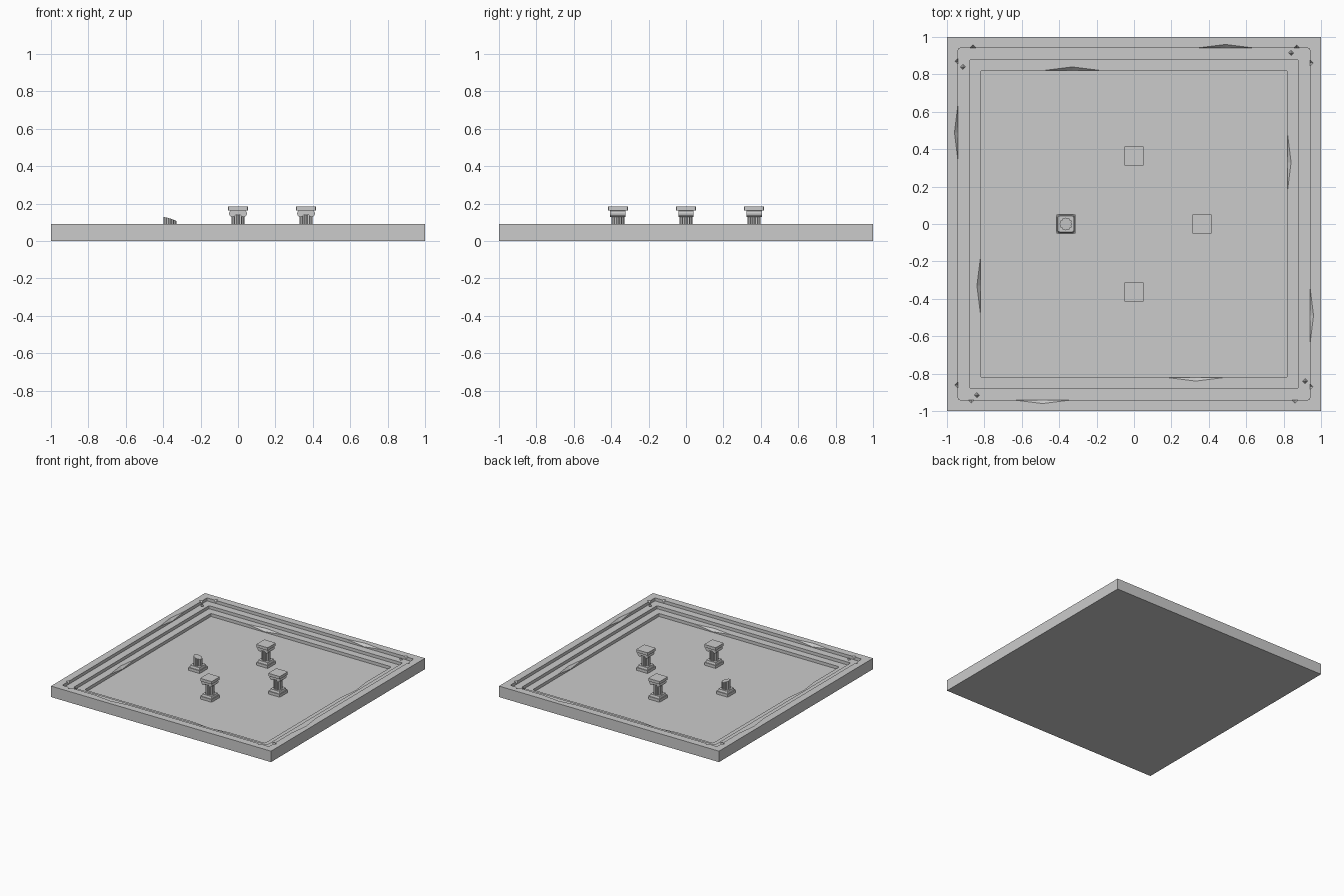
import bpy, bmesh, math
from mathutils import Matrix, Vector

if "Cube" in bpy.data.objects:
    bpy.data.objects.remove(bpy.data.objects["Cube"])

stone = bpy.data.materials.new("grey stone")
stone.diffuse_color = (0.6, 0.6, 0.6, 1)
stone.use_nodes = True
stone.node_tree.nodes["Principled BSDF"].inputs["Base Color"].default_value = stone.diffuse_color

FLOOR, TOP = 0.015, 0.09
STEP = 0.025


def finish(bm, name):
    bmesh.ops.recalc_face_normals(bm, faces=bm.faces)
    me = bpy.data.meshes.new(name)
    bm.to_mesh(me)
    bm.free()
    me.materials.append(stone)
    ob = bpy.data.objects.new(name, me)
    bpy.context.collection.objects.link(ob)
    return ob


def octahedron(bm, centre, size):
    c = Vector(centre)
    v = [bm.verts.new(c + Vector([s * size[i] if k == i else 0 for k in range(3)]))
         for i in range(3) for s in (-1, 1)]
    for a in (0, 1):
        for b in (2, 3):
            for d in (4, 5):
                bm.faces.new((v[a], v[b], v[d]))
    return v


def four_turns(bm, centre, size):
    for k in range(4):
        v = octahedron(bm, centre, size)
        bmesh.ops.rotate(bm, verts=v, cent=(0, 0, 0), matrix=Matrix.Rotation(k * math.pi / 2, 3, 'Z'))


def block(bm, half, z0, z1, x=0, bevel=0.0, half_top=None):
    """Square block, optionally tapered, with its upright edges rounded."""
    v = bmesh.ops.create_cube(bm, size=1)['verts']
    for p in v:
        h = (half_top or half) if p.co.z > 0 else half
        p.co = (x + 2 * h * p.co.x, 2 * h * p.co.y, z1 if p.co.z > 0 else z0)
    if bevel:
        edges = {e for p in v for e in p.link_edges
                 if abs(e.verts[0].co.z - e.verts[1].co.z) > 1e-4}
        bmesh.ops.bevel(bm, geom=list(edges), offset=bevel, segments=2,
                        profile=0.5, affect='EDGES')


# Sunken court: square rings lofted from the underside up and down the steps
profile = [(1, 0), (1, TOP), (0.94, TOP), (0.94, TOP - STEP), (0.88, TOP - STEP),
           (0.88, TOP - 2 * STEP), (0.82, TOP - 2 * STEP), (0.82, FLOOR)]
bm = bmesh.new()
rings = [[bm.verts.new((h * sx, h * sy, z)) for sx, sy in ((-1, -1), (1, -1), (1, 1), (-1, 1))]
         for h, z in profile]
for a, b in zip(rings, rings[1:]):
    for i in range(4):
        j = (i + 1) % 4
        bm.faces.new((a[i], a[j], b[j], b[i]))
bm.faces.new(rings[0][::-1])
bm.faces.new(rings[-1])
corners = [e for e in bm.edges if abs(e.verts[0].co.x) < 0.95
           and abs(e.verts[0].co.z - e.verts[1].co.z) > 0.01]
bmesh.ops.bevel(bm, geom=corners, offset=0.01, segments=2, profile=0.5, affect='EDGES')
court = finish(bm, "stepped_court")

# Chips broken out of the step edges
bm = bmesh.new()
four_turns(bm, (0.49, 0.94, TOP), (0.16, 0.02, 0.02))
four_turns(bm, (-0.33, 0.82, TOP - 2 * STEP), (0.16, 0.02, 0.02))
four_turns(bm, (0.87, 0.94, TOP), (0.018, 0.018, 0.018))
four_turns(bm, (-0.86, 0.94, TOP), (0.018, 0.018, 0.018))
chips = finish(bm, "chip_cutter")
chips.hide_render = True
mod = court.modifiers.new("chips", 'BOOLEAN')
mod.operation, mod.solver, mod.object = 'DIFFERENCE', 'EXACT', chips
bpy.context.view_layer.objects.active = court
bpy.ops.object.modifier_apply(modifier=mod.name)
bpy.data.objects.remove(chips)

# Loose pebbles on the upper step
bm = bmesh.new()
four_turns(bm, (0.84, 0.915, TOP - STEP + 0.006), (0.014, 0.014, 0.012))
finish(bm, "pebbles")


# Columns
def fluted_shaft(bm, z0, z1, n=12):
    pts = []
    for i in range(2 * n):
        r = 0.035 if i % 2 == 0 else 0.029
        a = math.pi * i / n
        pts.append((r * math.cos(a), r * math.sin(a)))
    lo = [bm.verts.new((x, y, z0)) for x, y in pts]
    hi = [bm.verts.new((x, y, z1)) for x, y in pts]
    for i in range(2 * n):
        j = (i + 1) % (2 * n)
        bm.faces.new((lo[i], lo[j], hi[j], hi[i]))
    bm.faces.new(lo[::-1])
    bm.faces.new(hi)


def column(name, x, y, broken=False):
    bm = bmesh.new()
    fluted_shaft(bm, 0.05, 0.15)
    if broken:  # slanted break, falling towards +x
        cut = bmesh.ops.bisect_plane(bm, geom=bm.verts[:] + bm.edges[:] + bm.faces[:],
                                     plane_co=(0, 0, 0.118), plane_no=(0.3, 0.08, 1),
                                     clear_outer=True)
        bmesh.ops.contextual_create(bm, geom=[e for e in cut['geom_cut']
                                              if isinstance(e, bmesh.types.BMEdge)])
    # stepped base
    block(bm, 0.053, FLOOR, 0.038, bevel=0.008)
    block(bm, 0.047, 0.038, 0.056, bevel=0.008, half_top=0.042)
    if not broken:
        # scroll rolls, cushion and top slab of the capital
        for s in (-1, 1):
            rot = Matrix.Translation((s * 0.03, 0, 0.147)) @ Matrix.Rotation(math.pi / 2, 4, 'X')
            bmesh.ops.create_cone(bm, cap_ends=True, segments=12, radius1=0.018,
                                  radius2=0.018, depth=0.082, matrix=rot)
        block(bm, 0.04, 0.14, 0.162)
        block(bm, 0.053, 0.162, 0.185, bevel=0.008)
    ob = finish(bm, name)
    ob.location = (x, y, 0)


column("front_column", 0, -0.364)
column("back_column", 0, 0.364)
column("right_column", 0.364, 0)
column("broken_column", -0.364, 0, broken=True)
